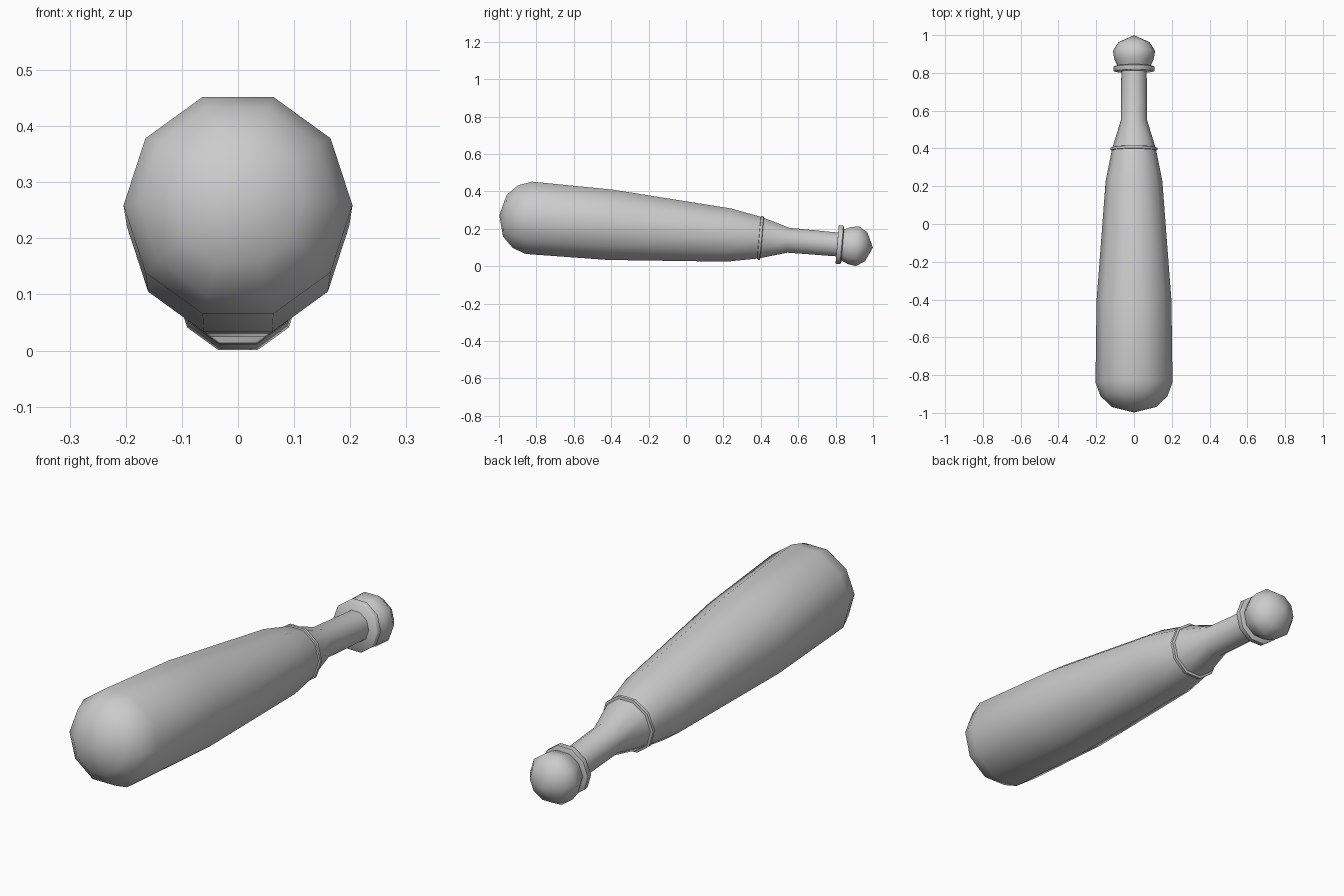
import bpy, bmesh, math
from mathutils import Matrix

if "Cube" in bpy.data.objects:
    bpy.data.objects.remove(bpy.data.objects["Cube"])

SIDES = 10
TILT = math.atan(0.0865)
PLACE = Matrix.Translation((0, 0, 0.186)) @ Matrix.Rotation(-TILT, 4, 'X')

grey = bpy.data.materials.new("plain_grey")
grey.diffuse_color = (0.6, 0.6, 0.6, 1)
grey.use_nodes = True
grey.node_tree.nodes["Principled BSDF"].inputs["Base Color"].default_value = grey.diffuse_color


def lathe(name, profile):
    """Turn (position along y, radius) points into a capped ten-sided solid."""
    bm = bmesh.new()
    rings = []
    for t, r in profile:
        if r == 0:
            rings.append([bm.verts.new((0, t, 0))] * SIDES)
        else:
            angles = [2 * math.pi * i / SIDES for i in range(SIDES)]
            rings.append([bm.verts.new((r * math.cos(a), t, r * math.sin(a))) for a in angles])
    for a, b in zip(rings, rings[1:]):
        for i in range(SIDES):
            j = (i + 1) % SIDES
            corners = list(dict.fromkeys((a[i], a[j], b[j], b[i])))
            bm.faces.new(corners)
    for ring in (rings[0], rings[-1]):
        if len(set(ring)) > 1:
            bm.faces.new(ring)
    bmesh.ops.recalc_face_normals(bm, faces=bm.faces)
    bm.transform(PLACE)
    mesh = bpy.data.meshes.new(name)
    bm.to_mesh(mesh)
    bm.free()
    mesh.materials.append(grey)
    obj = bpy.data.objects.new(name, mesh)
    bpy.context.collection.objects.link(obj)
    bpy.ops.object.select_all(action='DESELECT')
    obj.select_set(True)
    bpy.context.view_layer.objects.active = obj
    bpy.ops.object.shade_smooth_by_angle(angle=math.radians(48))


# Rounded head, tapering barrel and slim grip
lathe("club_body", [(-1.002, 0), (-0.972, 0.118), (-0.915, 0.177), (-0.843, 0.204),
                    (-0.405, 0.198), (0.23, 0.15), (0.40, 0.116),
                    (0.55, 0.070), (0.82, 0.067)])

# Thin band where the barrel meets the grip
lathe("grip_band", [(0.390, 0.112), (0.393, 0.124), (0.406, 0.124), (0.409, 0.112)])

# Flat collar in front of the knob
lathe("knob_collar", [(0.811, 0.106), (0.814, 0.109), (0.836, 0.109), (0.841, 0.098)])

# Ball at the end of the grip
lathe("end_knob", [(0.835, 0.085), (0.875, 0.104), (0.92, 0.112), (0.967, 0.081), (1.003, 0)])
